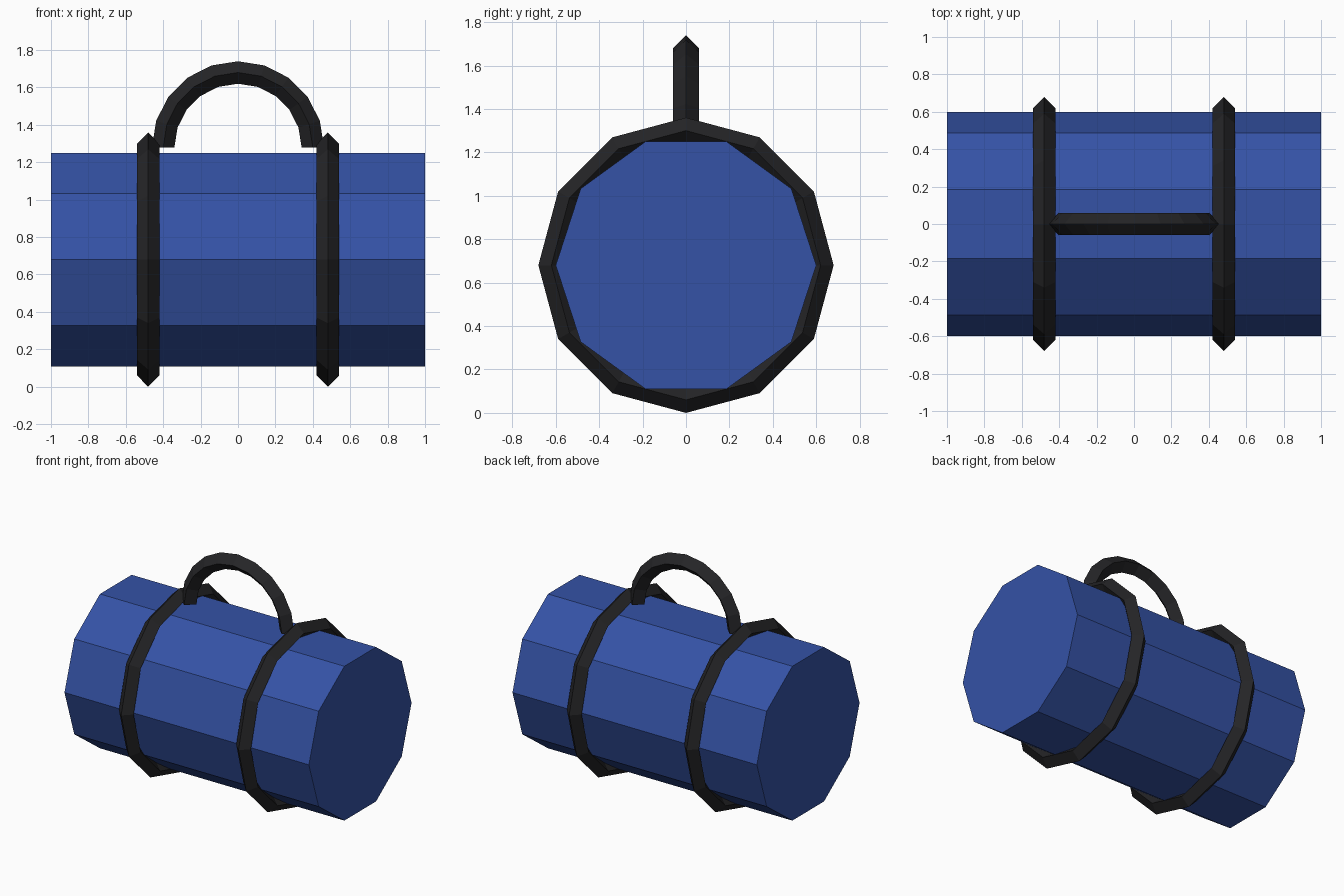
import bpy, bmesh
from math import radians, sin, cos, pi
from mathutils import Vector

if "Cube" in bpy.data.objects:
    bpy.data.objects.remove(bpy.data.objects["Cube"])


def material(name, color):
    m = bpy.data.materials.new(name)
    m.diffuse_color = color
    m.use_nodes = True
    m.node_tree.nodes["Principled BSDF"].inputs["Base Color"].default_value = m.diffuse_color
    return m


blue = material("blue_fabric", (0.035, 0.085, 0.38, 1))
black = material("black_webbing", (0.018, 0.018, 0.02, 1))
AXIS_Z = 0.68


def sweep(name, centre, u, v, radius, half, start, end, steps, closed):
    """Sweep a diamond section along an arc in the u-v plane."""
    u, v, centre = Vector(u), Vector(v), Vector(centre)
    side = u.cross(v)
    bm = bmesh.new()
    rings = []
    for i in range(steps if closed else steps + 1):
        a = start + (end - start) * i / steps
        out = u * cos(a) + v * sin(a)
        rings.append([bm.verts.new(centre + out * (radius + half * cos(k * pi / 2))
                                   + side * half * sin(k * pi / 2)) for k in range(4)])
    for i in range(steps):
        r, s = rings[i], rings[(i + 1) % len(rings)]
        for k in range(4):
            n = (k + 1) % 4
            bm.faces.new((r[k], r[n], s[n], s[k]))
    if not closed:
        bm.faces.new(rings[0])
        bm.faces.new(rings[-1])
    bmesh.ops.recalc_face_normals(bm, faces=bm.faces)
    mesh = bpy.data.meshes.new(name)
    bm.to_mesh(mesh)
    bm.free()
    mesh.materials.append(black)
    obj = bpy.data.objects.new(name, mesh)
    bpy.context.collection.objects.link(obj)
    return obj


# Ten-sided bag body lying along x, with corners at y = +-0.6
bpy.ops.mesh.primitive_cylinder_add(vertices=10, radius=0.6, depth=2,
                                    location=(0, 0, AXIS_Z), rotation=(0, radians(90), 0))
body = bpy.context.object
body.name = "bag_body"
# the cylinder's first corner lies on +y, so the top and bottom are flat
body.data.materials.append(blue)

# Two straps around the body
for name, x in (("left_strap", -0.48), ("right_strap", 0.48)):
    sweep(name, (x, 0, AXIS_Z), (0, 1, 0), (0, 0, 1), 0.62, 0.06, 0, 2 * pi, 12, True)

# Arched carry handle
sweep("carry_handle", (0, 0, 1.28), (1, 0, 0), (0, 0, 1), 0.40, 0.06, 0, pi, 10, False)
